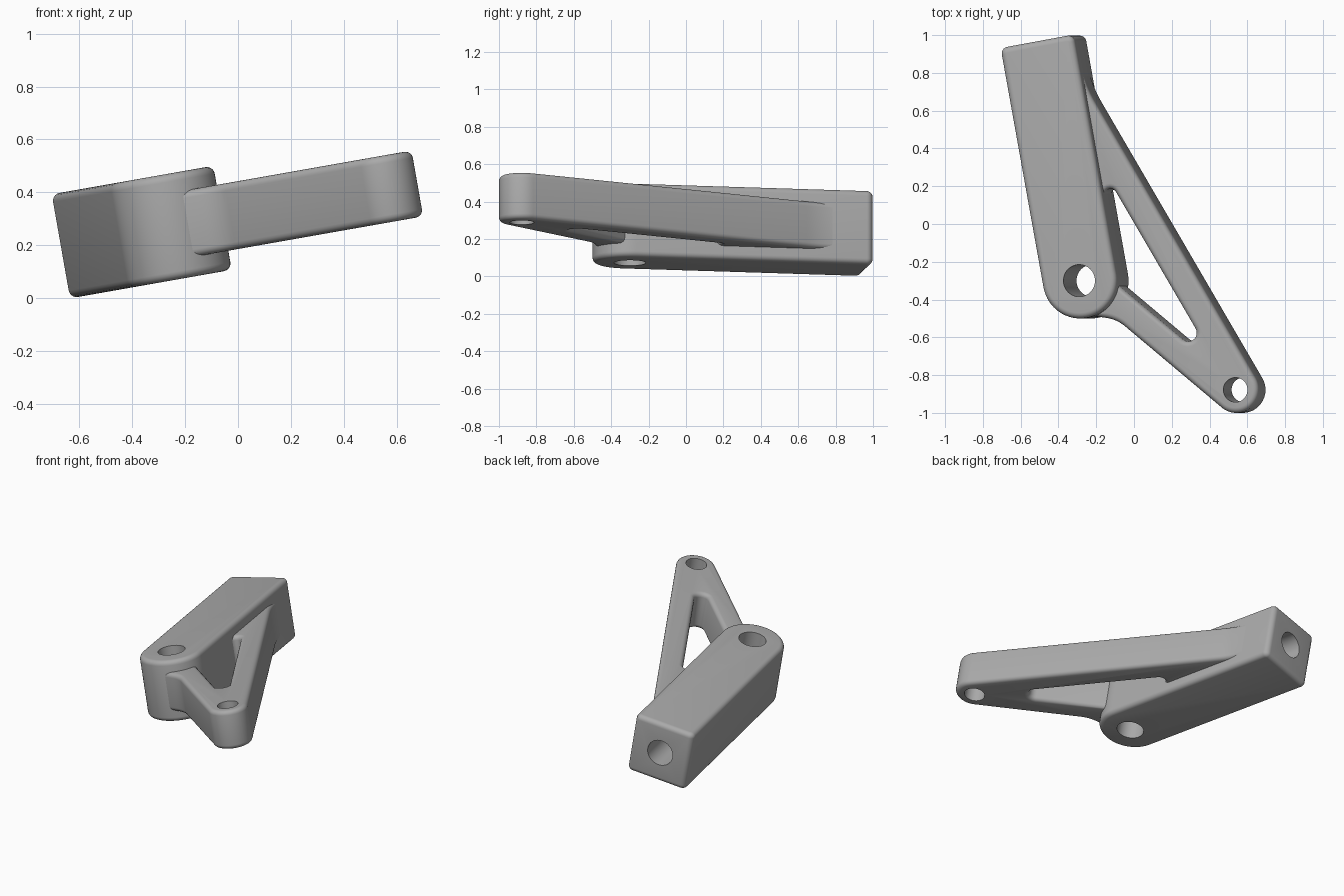
import bpy, bmesh, math
from mathutils import Vector, Matrix

cube = bpy.data.objects.get("Cube")
if cube:
    bpy.data.objects.remove(cube, do_unlink=True)

grey = bpy.data.materials.new("cast_grey")
grey.use_nodes = True
COLOUR = (0.4, 0.4, 0.4, 1)
grey.diffuse_color = COLOUR
grey.node_tree.nodes["Principled BSDF"].inputs["Base Color"].default_value = COLOUR

MID = 0.309                       # height of the shared mid plane
TILT = Matrix.Rotation(math.radians(-10), 4, 'Y')


def rounded(corners, steps=8):
    """Outline from (x, y, fillet radius) corners."""
    out = []
    for i, (x, y, r) in enumerate(corners):
        p = Vector((x, y))
        if r == 0:
            out.append(p)
            continue
        a = (Vector(corners[i - 1][:2]) - p).normalized()
        b = (Vector(corners[(i + 1) % len(corners)][:2]) - p).normalized()
        half = a.angle(b) / 2
        centre = p + (a + b).normalized() * (r / math.sin(half))
        start = p + a * (r / math.tan(half)) - centre
        end = p + b * (r / math.tan(half)) - centre
        sweep = start.angle_signed(end)   # clockwise positive
        for k in range(steps + 1):
            out.append(centre + Matrix.Rotation(-sweep * k / steps, 2) @ start)
    return out


def arc(centre, radius, first, last, steps):
    return [Vector(centre) + radius * Vector((math.cos(t), math.sin(t)))
            for t in (math.radians(first + (last - first) * k / steps) for k in range(steps + 1))]


def slab(name, outline, thickness, rim):
    """Extruded outline about the mid plane with rounded rims."""
    bm = bmesh.new()
    base = bm.faces.new([bm.verts.new((p.x, p.y, MID - thickness / 2)) for p in outline])
    top = bmesh.ops.extrude_face_region(bm, geom=[base], use_keep_orig=True)
    bmesh.ops.translate(bm, vec=(0, 0, thickness),
                        verts=[g for g in top["geom"] if isinstance(g, bmesh.types.BMVert)])
    bmesh.ops.recalc_face_normals(bm, faces=bm.faces)
    rims = [e for e in bm.edges if abs(e.verts[0].co.z - e.verts[1].co.z) < 1e-5]
    bmesh.ops.bevel(bm, geom=rims, offset=rim, segments=5, profile=0.5,
                    affect='EDGES', clamp_overlap=False)
    mesh = bpy.data.meshes.new(name)
    bm.to_mesh(mesh)
    bm.free()
    mesh.materials.append(grey)
    ob = bpy.data.objects.new(name, mesh)
    bpy.context.collection.objects.link(ob)
    return ob


def drill(ob, centre, radius, length, direction=(0, 0, 1)):
    """Cut a round hole centred on a point."""
    bpy.ops.mesh.primitive_cylinder_add(vertices=48, radius=radius, depth=length, location=centre)
    cutter = bpy.context.object
    cutter.hide_render = True
    cutter.rotation_euler = Vector(direction).to_track_quat('Z', 'Y').to_euler()
    cutter.data.materials.append(grey)
    mod = ob.modifiers.new("hole", 'BOOLEAN')
    mod.operation, mod.solver, mod.object = 'DIFFERENCE', 'EXACT', cutter
    bpy.context.view_layer.update()
    bpy.context.view_layer.objects.active = ob
    bpy.ops.object.modifier_apply(modifier=mod.name)
    bpy.data.objects.remove(cutter, do_unlink=True)


# Block: long bar, round at the pin end, square at the socket end
PIN = Vector((-0.205, -0.30))
lean = math.radians(10.3)
along = Vector((-math.sin(lean), math.cos(lean)))
across = Vector((math.cos(lean), math.sin(lean)))
tip = PIN + along * 1.288
half = 0.2
left, right = PIN - across * half, PIN + across * half
far = rounded([(*left, 0), (*right, 0),
               (*(tip + across * half), 0.036), (*(tip - across * half), 0.036)])[2:]
turn = math.degrees(lean)
block = slab("block", arc(PIN, half, turn - 180, turn, 32) + far, 0.4, 0.03)
drill(block, (*PIN, MID), 0.085, 1)
drill(block, (*tip, MID), 0.085, 1.0, (*along, 0))

# Arm: forked strut narrowing to a round eye
EYE = Vector((0.622, -0.878))
R, INNER = 0.122, -0.023
out_dir, low_dir = 30.5, 230.4     # outward angles of the two strut sides
end_arc = [(p.x, p.y, 0) for p in arc(EYE, R, low_dir - 0, out_dir + 360, 24)]
arm = slab("arm", rounded([
    (-0.16, -0.485, 0),
    (-0.02, -0.505, 0.2),
    *end_arc,
    (-0.19, 0.734, 0.65),
    (-0.222, 0.88, 0),
    (-0.27, 0.88, 0),
    (-0.15, 0.05, 0),
    (-0.07, 0.05, 0),
    (-0.115, 0.322, 0.033),
    (0.535, -0.776, 0.045),
    (-0.07, -0.275, 0),
]), 0.253, 0.028)
drill(arm, (*EYE, MID), 0.065, 1)

# Tilt the whole part and shade it
for ob in (block, arm):
    ob.data.transform(TILT)
    bpy.ops.object.select_all(action='DESELECT')
    ob.select_set(True)
    bpy.context.view_layer.objects.active = ob
    bpy.ops.object.shade_smooth_by_angle(angle=math.radians(35))
